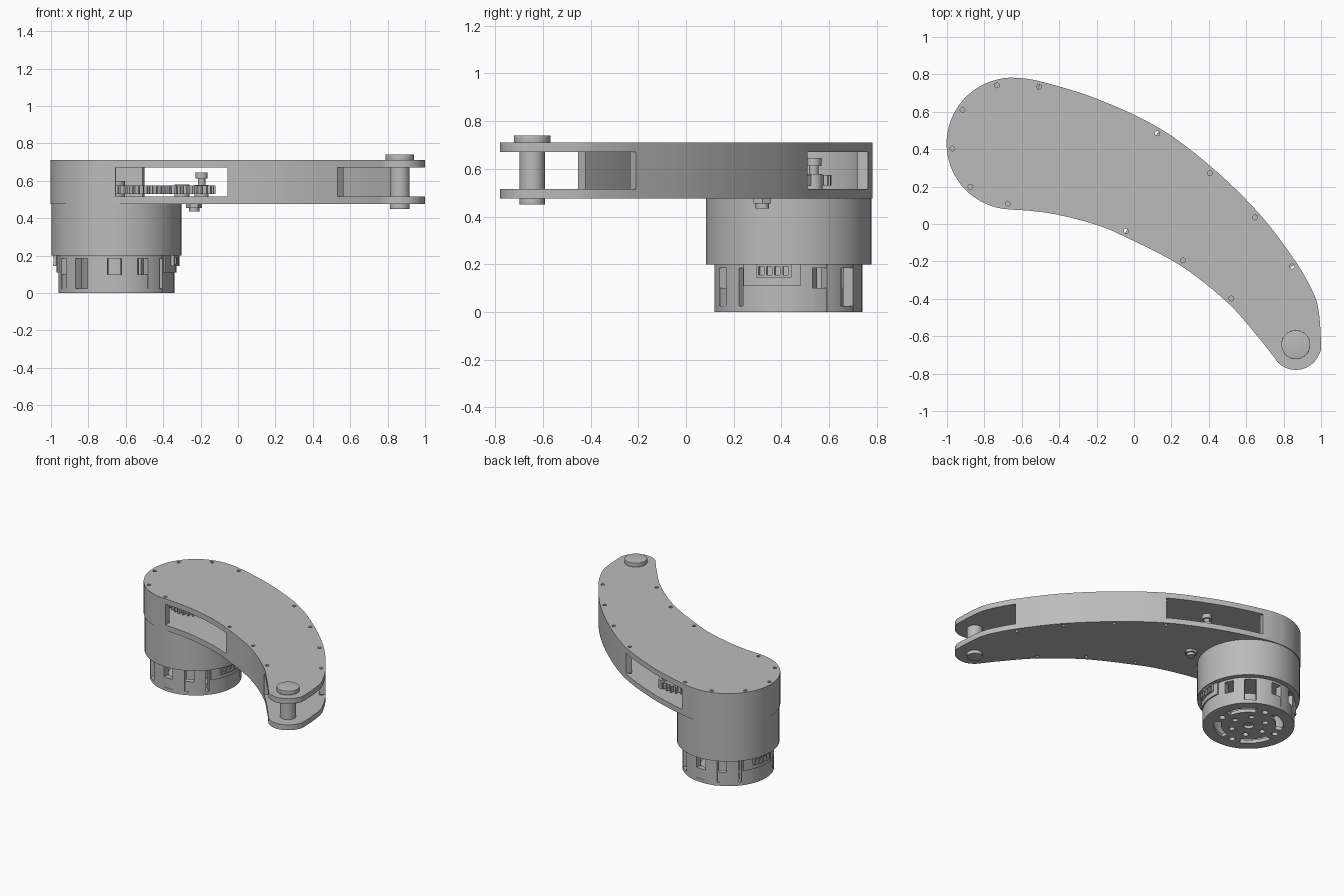
import bpy
from math import sin, cos, radians, pi, hypot
from mathutils import Vector

if "Cube" in bpy.data.objects:
    bpy.data.objects.remove(bpy.data.objects["Cube"])

grey = bpy.data.materials.new("machined grey")
grey.use_nodes = True
tone = (0.5, 0.5, 0.5, 1)
grey.diffuse_color = tone
grey.node_tree.nodes["Principled BSDF"].inputs["Base Color"].default_value = tone

MOTOR = (-0.65, 0.43)
TIP = (0.865, -0.645)


def arc(c, r, a0, a1, n):
    """Points along an arc, angles in degrees."""
    steps = [radians(a0 + (a1 - a0) * i / n) for i in range(n + 1)]
    return [(c[0] + r * cos(a), c[1] + r * sin(a)) for a in steps]


def circle(c, r, n=32):
    return arc(c, r, 0, 360, n)[:-1]


def sector(c, r0, r1, a0, a1, n=10):
    return arc(c, r1, a0, a1, n) + arc(c, r0, a1, a0, n)


def extrude(name, loops, z0, z1, angle=30):
    """Solid from flat loops; inner loops become holes."""
    cu = bpy.data.curves.new(name, "CURVE")
    cu.dimensions, cu.fill_mode = "2D", "BOTH"
    cu.extrude = (z1 - z0) / 2
    for pts in loops:
        s = cu.splines.new("POLY")
        s.points.add(len(pts) - 1)
        for p, q in zip(s.points, pts):
            p.co = (q[0], q[1], 0, 1)
        s.use_cyclic_u = True
    ob = bpy.data.objects.new(name, cu)
    ob.location.z = (z0 + z1) / 2
    bpy.context.collection.objects.link(ob)
    bpy.ops.object.select_all(action="DESELECT")
    ob.select_set(True)
    bpy.context.view_layer.objects.active = ob
    bpy.ops.object.convert(target="MESH")
    ob = bpy.context.object
    ob.data.materials.clear()
    ob.data.materials.append(grey)
    bpy.ops.object.shade_smooth_by_angle(angle=radians(angle))
    return ob


def disc(name, c, r, z0, z1, n=40, bevel=0):
    ob = extrude(name, [circle(c, r, n)], z0, z1)
    if bevel:
        w = ob.modifiers.new("weld", "WELD")
        w.merge_threshold = 0.0005
        b = ob.modifiers.new("rounded rim", "BEVEL")
        b.width, b.segments, b.limit_method = bevel, 3, "ANGLE"
    return ob


def smooth_loop(ctrl, sub=6):
    """Closed spline through the control points."""
    out, n = [], len(ctrl)
    for i in range(n):
        a, b, c, d = (Vector(ctrl[(i + k) % n]) for k in (-1, 0, 1, 2))
        for k in range(sub):
            t = k / sub
            p = 0.5 * (2 * b + (c - a) * t + (2 * a - 5 * b + 4 * c - d) * t ** 2
                       + (3 * b - a - 3 * c + d) * t ** 3)
            out.append(tuple(p))
    return out


# Banana-shaped arm outline, counter-clockwise
outer = [(0.985, -0.45), (0.94, -0.33), (0.85, -0.18), (0.67, 0.055), (0.425, 0.295),
         (0.14, 0.51), (-0.2, 0.67), (-0.5, 0.762)]
inner = [(-0.55, 0.07), (-0.4, 0.048), (-0.2, -0.005), (-0.055, -0.065), (0.245, -0.22),
         (0.5, -0.42), (0.66, -0.6)]
outline = smooth_loop(outer + arc(MOTOR, 0.352, 88, 262, 12) + inner
                      + arc(TIP, 0.135, 208, 360, 7))
N = len(outline)


def nearest(p):
    return min(range(N), key=lambda i: hypot(outline[i][0] - p[0], outline[i][1] - p[1]))


def inset(i, d):
    a, b = Vector(outline[i - 1]), Vector(outline[(i + 1) % N])
    t = (b - a).normalized()
    return (outline[i][0] - t.y * d, outline[i][1] + t.x * d)


# Plates with screw holes following the edge
screws = [(-0.52, 0.73), (-0.74, 0.745), (-0.92, 0.61), (-0.97, 0.4), (-0.87, 0.2),
          (-0.665, 0.11), (-0.04, -0.03), (0.26, -0.185), (0.53, -0.385), (0.835, -0.225),
          (0.65, 0.035), (0.405, 0.27), (0.125, 0.475)]
holes = [circle(inset(nearest(p), 0.03), 0.013, 12) for p in screws]
extrude("bottom_plate", [outline] + holes, 0.475, 0.515)
extrude("top_plate", [outline] + holes, 0.67, 0.71)


# Edge walls between the plates, leaving open windows
def wall(name, start, end):
    i, j = nearest(start), nearest(end)
    ids = range(i, j + 1)
    extrude(name, [[outline[k] for k in ids] + [inset(k, 0.045) for k in reversed(ids)]],
            0.515, 0.67)


wall("outer_wall", (0.82, -0.23), (0.12, 0.52))
wall("head_wall", (-0.5, 0.762), (-0.645, 0.08))
wall("inner_wall", (-0.06, -0.065), (0.54, -0.45))

# Pivot pin at the arm tip
disc("pivot_shaft", TIP, 0.053, 0.47, 0.71)
disc("pivot_cap_top", TIP, 0.077, 0.71, 0.74, bevel=0.009)
disc("pivot_cap_bottom", TIP, 0.053, 0.45, 0.475, bevel=0.007)


# Meshing spoked gears
def gear(name, c, r, teeth, phase):
    rim, step = [], 360 / teeth
    for k in range(teeth):
        a = k * step + phase
        for f, rr in ((-0.27, r - 0.022), (-0.13, r), (0.13, r), (0.27, r - 0.022)):
            t = radians(a + f * step)
            rim.append((c[0] + rr * cos(t), c[1] + rr * sin(t)))
    gaps = [sector(c, 0.05, r - 0.05, a + 12, a + 60, 8) for a in range(0, 360, 72)]
    extrude(name, [rim] + gaps, 0.53, 0.575)


DRIVEN = (-0.3, 0.43)
gear("motor_gear", MOTOR, 0.18, 30, 0)
gear("driven_gear", DRIVEN, 0.18, 30, 6)
disc("motor_hub", MOTOR, 0.045, 0.515, 0.6)
disc("driven_hub", DRIVEN, 0.04, 0.515, 0.58)

# Stop post on the gear and adjuster nut under the plate
POST, NUT = (-0.195, 0.535), (-0.235, 0.32)
disc("post_base", POST, 0.038, 0.515, 0.578)
disc("post_neck", POST, 0.02, 0.575, 0.615, 20)
disc("post_head", POST, 0.032, 0.612, 0.645, 24)
disc("nut", NUT, 0.043, 0.455, 0.475, 6)
disc("nut_tip", NUT, 0.028, 0.435, 0.456, 20)

# Motor: upper can, thin rim and inner core
disc("motor_can", MOTOR, 0.347, 0.2, 0.475, 72)
disc("motor_collar", MOTOR, 0.31, 0.185, 0.202, 72)
disc("motor_core", MOTOR, 0.12, 0.02, 0.19, 40)

# Slotted end plate
slots = [sector(MOTOR, 0.185, 0.235, a, a + 55) for a in range(10, 360, 90)]
bolts = [circle(p, 0.02, 14) for p in arc(MOTOR, 0.12, 0, 300, 5)]
bolts += [circle(p, 0.022, 14) for p in arc(MOTOR, 0.21, 82, 352, 3)]
extrude("motor_end_plate", [circle(MOTOR, 0.31, 72), circle(MOTOR, 0.035, 24)] + slots + bolts,
        0, 0.025)

# Columns, low walls and cable connectors repeat on both halves of the motor
columns = [(-38, 19), (31, 45), (60, 81), (95, 111), (123, 138)]
low_walls = [(19, 31), (81, 95), (111, 123)]
for turn, side in ((0, "left"), (180, "right")):
    for k, (a, b) in enumerate(columns):
        extrude(f"motor_column_{side}_{k}", [sector(MOTOR, 0.265, 0.311, a + turn, b + turn)],
                0, 0.2)
    for k, (a, b) in enumerate(low_walls):
        extrude(f"motor_low_wall_{side}_{k}", [sector(MOTOR, 0.27, 0.307, a + turn, b + turn)],
                0.02, 0.1)
    extrude(f"connector_panel_{side}", [sector(MOTOR, 0.3, 0.32, turn - 36, turn + 9)],
            0.11, 0.2)
    extrude(f"connector_frame_{side}", [sector(MOTOR, 0.31, 0.338, turn - 24, turn + 2)],
            0.145, 0.155)
    extrude(f"connector_lid_{side}", [sector(MOTOR, 0.3, 0.338, turn - 24, turn + 2)],
            0.19, 0.21)
    for k in range(5):
        a = turn - 24 + k * 6
        extrude(f"connector_pin_{side}_{k}", [sector(MOTOR, 0.31, 0.336, a, a + 2, 2)],
                0.155, 0.19)
